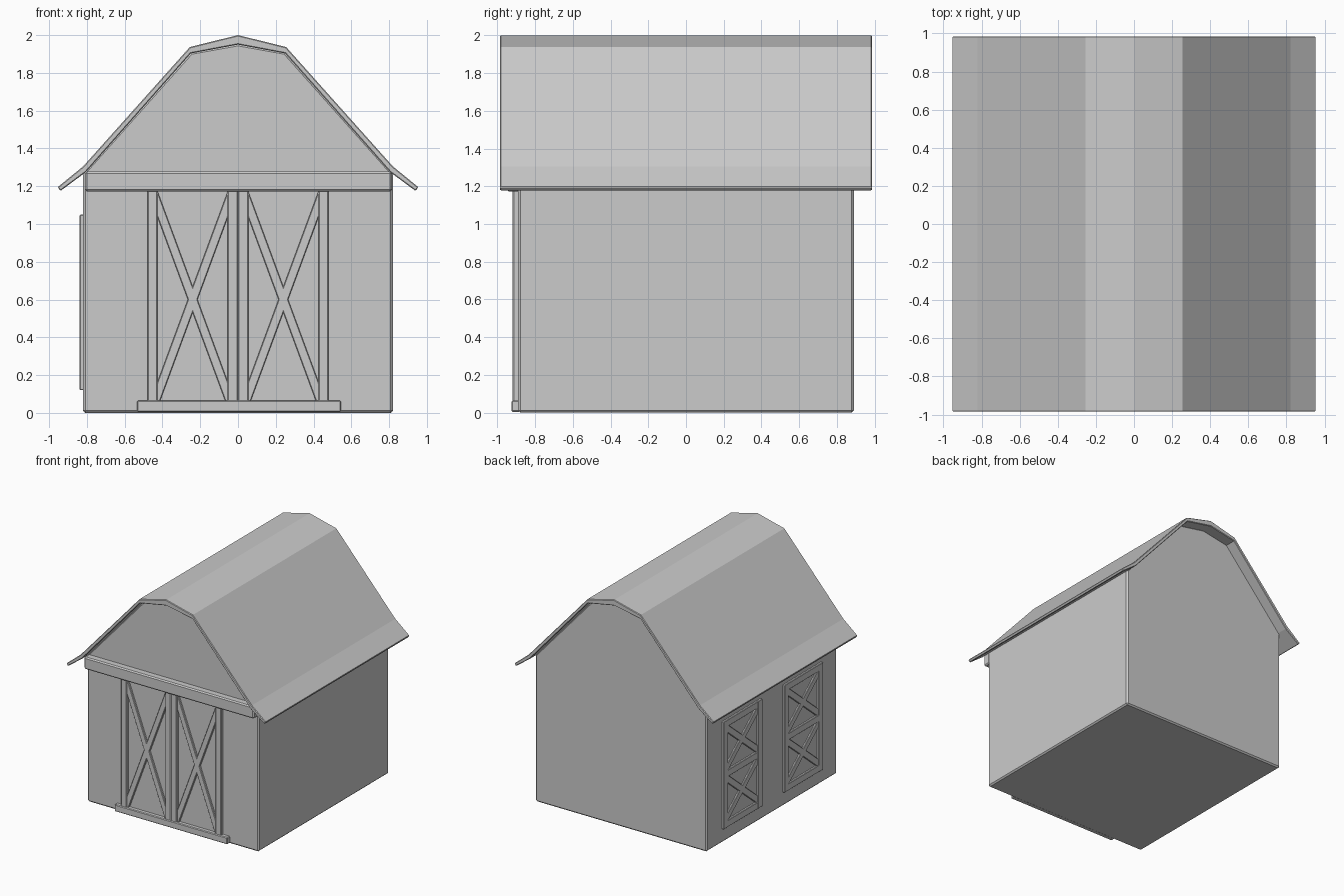
import bpy, math

if "Cube" in bpy.data.objects:
    bpy.data.objects.remove(bpy.data.objects["Cube"])

def prism(name, pts, a, b, axis='Y', bevel=0.006):
    """Extrude a 2D (u, z) outline from a to b along the Y or X axis."""
    def place(u, d, z):
        return (u, d, z) if axis == 'Y' else (d, u, z)
    n = len(pts)
    verts = [place(u, a, z) for u, z in pts] + [place(u, b, z) for u, z in pts]
    faces = [list(range(n)), list(range(2 * n - 1, n - 1, -1))]
    faces += [[i, i + n, (i + 1) % n + n, (i + 1) % n] for i in range(n)]
    me = bpy.data.meshes.new(name)
    me.from_pydata(verts, [], faces)
    ob = bpy.data.objects.new(name, me)
    bpy.context.collection.objects.link(ob)
    bpy.context.view_layer.objects.active = ob
    ob.select_set(True)
    bpy.ops.object.mode_set(mode='EDIT')
    bpy.ops.mesh.select_all(action='SELECT')
    bpy.ops.mesh.normals_make_consistent(inside=False)
    bpy.ops.object.mode_set(mode='OBJECT')
    ob.select_set(False)
    if bevel:
        m = ob.modifiers.new("edge_bevel", 'BEVEL')
        m.width = bevel
        m.segments = 1
        m.limit_method = 'ANGLE'
        m.angle_limit = math.radians(50)
    return ob

def board(name, u0, u1, z0, z1, a, b, axis='Y', bevel=0.006):
    return prism(name, [(u0, z0), (u1, z0), (u1, z1), (u0, z1)], a, b, axis, bevel)

def cross(name, u0, u1, z0, z1, w, a, b, axis='Y'):
    """Two crossing braces with vertically cut ends."""
    h = w / 2 * math.hypot(u1 - u0, z1 - z0) / (u1 - u0)
    for tag, p, q in (("rising", z0, z1), ("falling", z1, z0)):
        prism(f"{name}_{tag}", [(u0, p - h), (u1, q - h), (u1, q + h), (u0, p + h)],
              a, b, axis, 0.004)

def mirrored(half):
    """Half profile starting at the centre, mirrored to run left to right."""
    return [(-u, z) for u, z in reversed(half[1:])] + half

# Body with gables reaching up under the roof
body = mirrored([(0, 1.955), (0.25, 1.91), (0.82, 1.27), (0.82, 0)])
prism("barn_body", body, -0.89, 0.89, bevel=0.012)

# Gambrel roof shell with flared eaves
outer = mirrored([(0, 2.0), (0.255, 1.937), (0.82, 1.305), (0.955, 1.195)])
inner = mirrored([(0, 1.95), (0.25, 1.903), (0.805, 1.275), (0.94, 1.175)])
prism("roof", outer + inner[::-1], -0.985, 0.985, bevel=0.005)

# Door track beam and sill
board("door_track", -0.81, 0.815, 1.172, 1.277, -0.95, -0.88, bevel=0.01)
board("door_sill", -0.535, 0.545, 0.005, 0.065, -0.925, -0.88)

# Front sliding doors
for side, s in (("left", -1), ("right", 1)):
    for part, u in (("inner", 0.0275), ("outer", 0.4525)):
        board(f"{side}_door_{part}_stile", s * u - 0.0275, s * u + 0.0275,
              0.03, 1.2, -0.918, -0.88)
    c = s * 0.24
    cross(f"{side}_door_brace", c - 0.19, c + 0.19, 0.085, 1.115, 0.048, -0.908, -0.88)

# Shuttered hatches on the left wall
for tag, c in (("front", -0.415), ("back", 0.415)):
    for part, u in (("a", c - 0.235), ("b", c + 0.235)):
        board(f"{tag}_hatch_stile_{part}", u - 0.03, u + 0.03, 0.12, 1.05,
              -0.838, -0.81, 'X', 0.004)
    for part, z in (("bottom", 0.15), ("middle", 0.585), ("top", 1.02)):
        board(f"{tag}_hatch_{part}_rail", c - 0.21, c + 0.21, z - 0.03, z + 0.03,
              -0.837, -0.81, 'X', 0.004)
    for part, z in (("lower", 0.18), ("upper", 0.615)):
        cross(f"{tag}_hatch_{part}_brace", c - 0.21, c + 0.21, z + 0.015, z + 0.36,
              0.055, -0.833, -0.81, 'X')
